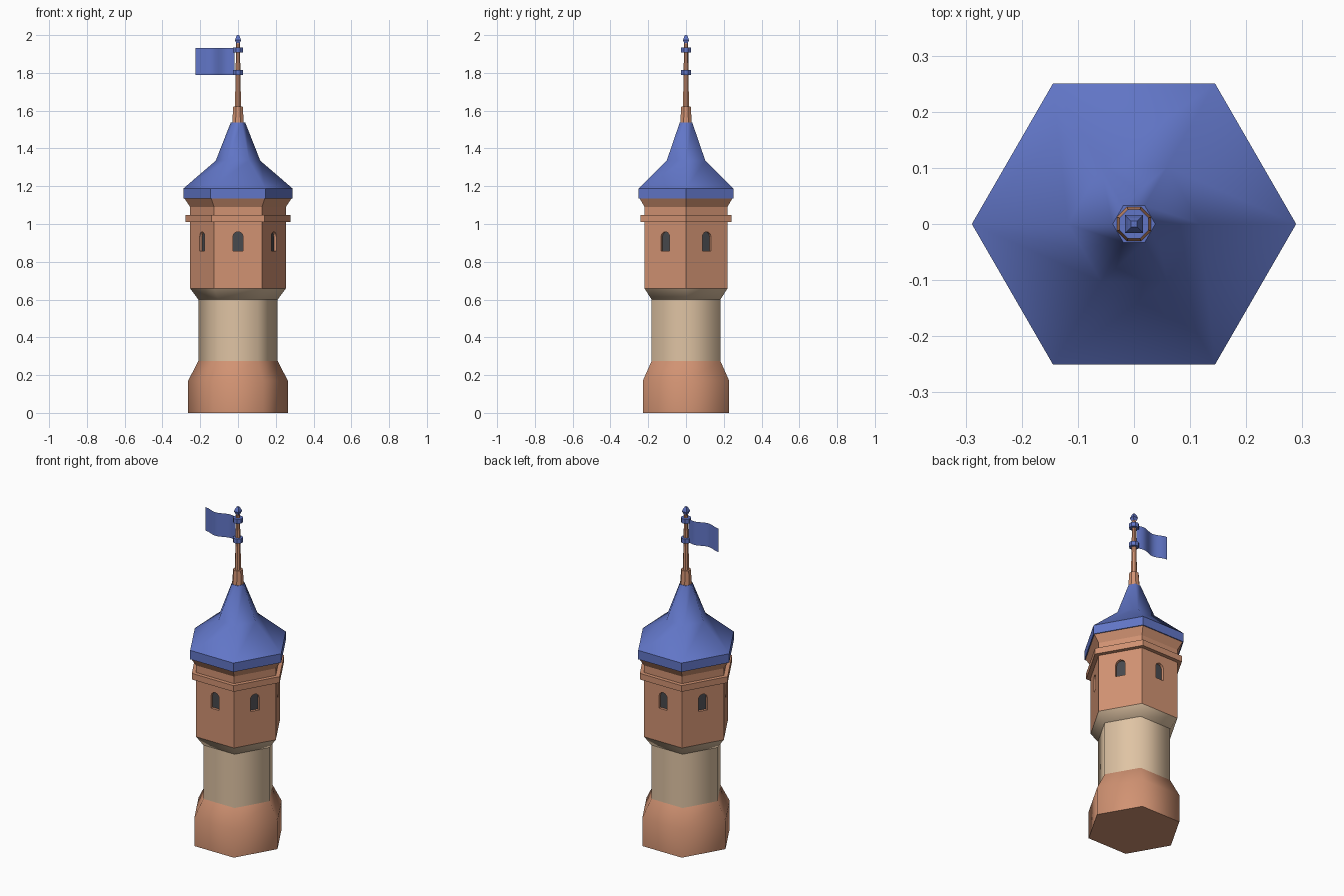
import bpy, bmesh, math
from mathutils import Matrix, Vector

if "Cube" in bpy.data.objects:
    bpy.data.objects.remove(bpy.data.objects["Cube"])


def material(name, rgb):
    m = bpy.data.materials.new(name)
    m.diffuse_color = (*rgb, 1)
    m.use_nodes = True
    m.node_tree.nodes["Principled BSDF"].inputs["Base Color"].default_value = m.diffuse_color
    return m


COPPER = material("copper_brick", (0.64, 0.29, 0.17))
TAN = material("tan_plaster", (0.74, 0.55, 0.37))
BLUE = material("blue_tile", (0.12, 0.18, 0.57))
DARK = material("dark_glass", (0.065, 0.067, 0.075))


def finish(name, bm, mat):
    bmesh.ops.recalc_face_normals(bm, faces=bm.faces[:])
    me = bpy.data.meshes.new(name)
    bm.to_mesh(me)
    bm.free()
    me.materials.append(mat)
    ob = bpy.data.objects.new(name, me)
    bpy.context.collection.objects.link(ob)
    return ob


def smooth(ob, degrees=65):
    bpy.ops.object.select_all(action='DESELECT')
    bpy.context.view_layer.objects.active = ob
    ob.select_set(True)
    bpy.ops.object.shade_smooth_by_angle(angle=math.radians(degrees))


def turned(name, profile, mat, sides=6, flat_front=False):
    """Polygonal solid from (radius, z) pairs; flat_front: radius is the half width."""
    bm = bmesh.new()
    rot = math.pi / sides if flat_front else 0
    k = 1 / math.cos(math.pi / sides) if flat_front else 1
    rings = []
    for r, z in profile:
        rings.append([bm.verts.new((r * k * math.cos(rot + i * math.tau / sides),
                                    r * k * math.sin(rot + i * math.tau / sides), z))
                      for i in range(sides)])
    for a, b in zip(rings, rings[1:]):
        for i in range(sides):
            j = (i + 1) % sides
            bm.faces.new((a[i], a[j], b[j], b[i]))
    bm.faces.new(rings[0])
    bm.faces.new(rings[-1])
    return finish(name, bm, mat)


# Base and shaft
smooth(turned("base", [(0.264, 0), (0.264, 0.17), (0.21, 0.275)], COPPER))
smooth(turned("shaft", [(0.21, 0.27), (0.21, 0.605)], TAN))
smooth(turned("corbel", [(0.21, 0.6), (0.253, 0.658)], TAN))

# Upper room, ledge and flared cornice
WALL = 0.253 * math.cos(math.pi / 6)
DEPTH = 0.016
room = turned("upper_room", [(0.253, 0.658), (0.253, 1.02)], COPPER)
turned("ledge", [(0.279, 1.01), (0.279, 1.047)], COPPER)
turned("cornice", [(0.253, 1.04), (0.253, 1.09), (0.284, 1.136)], COPPER)

# Arched window cutter, one prism for each wall
bm = bmesh.new()
W, Z0, Z1 = 0.027, 0.858, 0.932
arch = [(-W, Z0), (W, Z0)] + [(W * math.cos(a), Z1 + W * math.sin(a))
                              for a in (i * math.pi / 6 for i in range(7))]
for k in range(6):
    turn = Matrix.Rotation(k * math.tau / 6, 3, 'Z')
    near = [bm.verts.new(turn @ Vector((x, -WALL - 0.03, z))) for x, z in arch]
    far = [bm.verts.new(turn @ Vector((x, -WALL + DEPTH, z))) for x, z in arch]
    n = len(arch)
    for i in range(n):
        bm.faces.new((near[i], near[(i + 1) % n], far[(i + 1) % n], far[i]))
    bm.faces.new(near)
    bm.faces.new(far)
cutter = finish("window_cutter", bm, COPPER)
cutter.hide_render = True
mod = room.modifiers.new("windows", 'BOOLEAN')
mod.operation = 'DIFFERENCE'
mod.solver = 'EXACT'
mod.object = cutter
bpy.context.view_layer.objects.active = room
bpy.ops.object.modifier_apply(modifier=mod.name)
bpy.data.objects.remove(cutter)

# Window panes: the faces at the bottom of each recess
room.data.materials.clear()
room.data.materials.append(COPPER)
room.data.materials.append(DARK)
for p in room.data.polygons:
    c = p.center
    p.material_index = int(0.8 < c.z < 1.0 and abs(c.xy.length - (WALL - DEPTH)) < 0.004
                           and c.xy.normalized().dot(p.normal.xy) > 0.9)

# Roof
turned("roof_brim", [(0.289, 1.134), (0.289, 1.188)], BLUE)
smooth(turned("roof", [(0.289, 1.188), (0.118, 1.335), (0.038, 1.538)], BLUE))

# Flag pole, rings and finial
turned("pole_foot", [(0.031, 1.53), (0.025, 1.622)], COPPER, 8, True)
turned("pole", [(0.016, 1.62), (0.010, 1.96)], COPPER, 8, True)
for i, z in enumerate((1.788, 1.908)):
    turned(f"flag_ring_{i + 1}", [(0.026, z), (0.026, z + 0.027)], BLUE, 8, True)
turned("finial", [(0.008, 1.952), (0.016, 1.973), (0.011, 1.988), (0.005, 2.0)],
       BLUE, 4, True)

# Waving flag, a thin sheet
bm = bmesh.new()
cols = []
for i in range(13):
    t = i / 12
    x, y = -0.018 - 0.207 * t, 0.012 * math.sin(t * math.tau * 1.25)
    cols.append([bm.verts.new((x, y, z)) for z in (1.79, 1.932)])
for a, b in zip(cols, cols[1:]):
    bm.faces.new((a[0], a[1], b[1], b[0]))
smooth(finish("flag", bm, BLUE))
